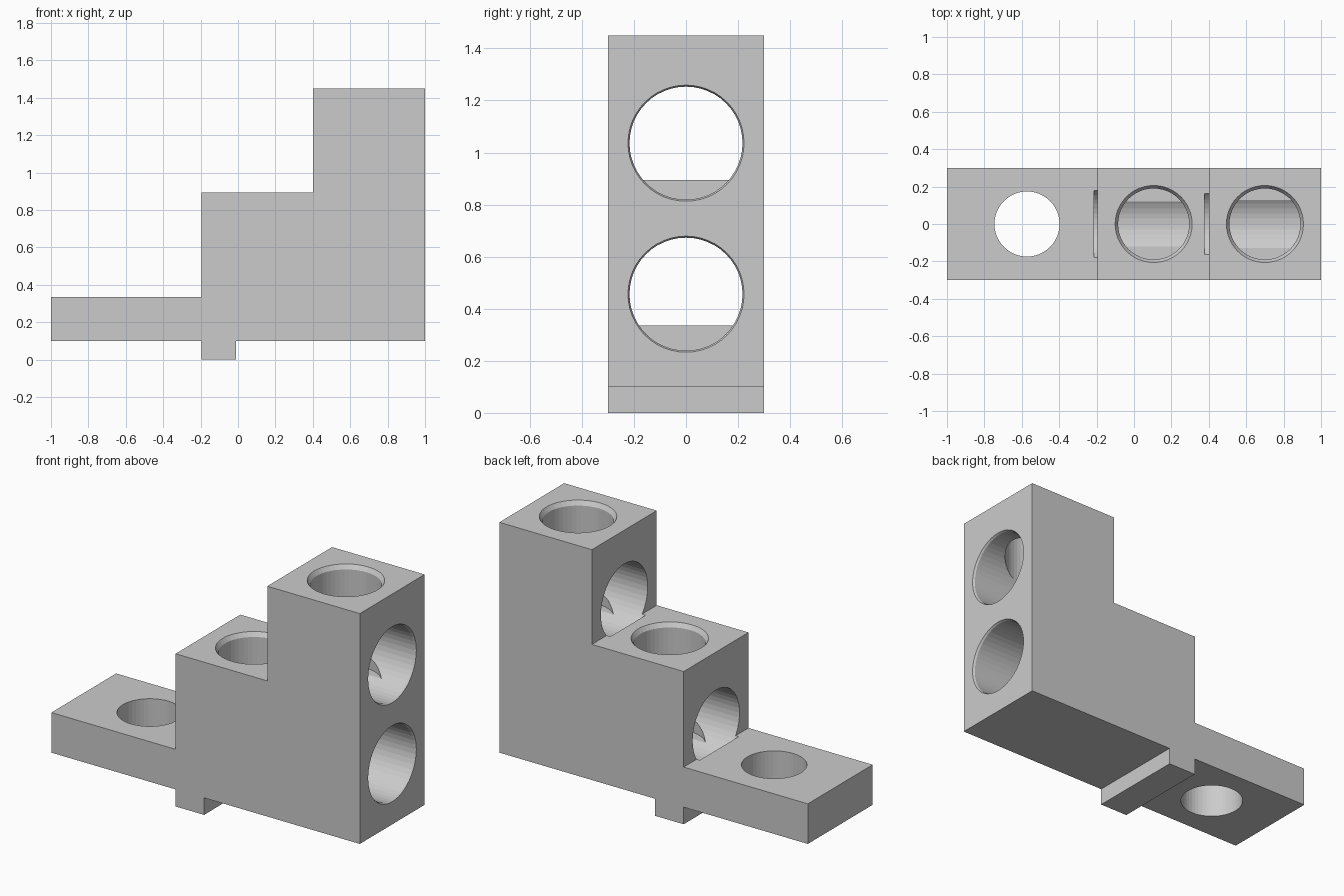
import bpy, bmesh, math
from mathutils import Matrix, Vector

if "Cube" in bpy.data.objects:
    bpy.data.objects.remove(bpy.data.objects["Cube"])

SEGS = 48


def make_object(name, bm):
    bmesh.ops.recalc_face_normals(bm, faces=bm.faces)
    mesh = bpy.data.meshes.new(name)
    bm.to_mesh(mesh)
    bm.free()
    obj = bpy.data.objects.new(name, mesh)
    bpy.context.collection.objects.link(obj)
    return obj


def bore(name, profile, origin, along_x=False):
    """Closed turned cutter from (radius, distance along axis) rings."""
    bm = bmesh.new()
    rings = []
    for r, h in profile:
        rings.append([bm.verts.new((r * math.cos(2 * math.pi * i / SEGS),
                                    r * math.sin(2 * math.pi * i / SEGS), h))
                      for i in range(SEGS)])
    for a, b in zip(rings, rings[1:]):
        for i in range(SEGS):
            j = (i + 1) % SEGS
            bm.faces.new((a[i], a[j], b[j], b[i]))
    bm.faces.new(rings[0])
    bm.faces.new(rings[-1])
    rot = Matrix.Rotation(math.pi / 2, 4, 'Y') if along_x else Matrix.Identity(4)
    bm.transform(Matrix.Translation(Vector(origin)) @ rot)
    obj = make_object(name, bm)
    obj.hide_render = True
    return obj


# Stepped body with locating key: side profile extruded across y
outline = [(-1, 0.1), (-0.195, 0.1), (-0.195, 0), (-0.01, 0), (-0.01, 0.1),
           (1, 0.1), (1, 1.45), (0.4, 1.45), (0.4, 0.895),
           (-0.195, 0.895), (-0.195, 0.335), (-1, 0.335)]
bm = bmesh.new()
side = bm.faces.new([bm.verts.new((x, -0.3, z)) for x, z in outline])
ext = bmesh.ops.extrude_face_region(bm, geom=[side])
bmesh.ops.translate(bm, vec=(0, 0.6, 0),
                    verts=[v for v in ext['geom'] if isinstance(v, bmesh.types.BMVert)])
body = make_object("stepped_terminal_block", bm)

# Mounting hole in the tongue
cutters = [bore("mounting_hole", [(0.174, 0), (0.174, 0.5)], (-0.572, 0, 0))]

# Each step: a horizontal wire bore and a vertical screw hole, chamfered at the mouth
for n, (end_x, wire_z, screw_x, top_z, floor_z) in enumerate(
        [(-0.215, 0.456, 0.105, 0.895, 0.276), (0.376, 1.036, 0.7, 1.45, 0.862)]):
    d = 1 - end_x
    cutters.append(bore(f"wire_bore_{n}",
                        [(0.217, 0), (0.217, d - 0.012), (0.223, d), (0.223, d + 0.1)],
                        (end_x, 0, wire_z), along_x=True))
    d = top_z - floor_z
    cutters.append(bore(f"screw_hole_{n}",
                        [(0.19, 0), (0.19, d - 0.025), (0.206, d), (0.206, d + 0.1)],
                        (screw_x, 0, floor_z)))

# Cut and bake
bpy.context.view_layer.objects.active = body
for c in cutters:
    mod = body.modifiers.new(c.name, 'BOOLEAN')
    mod.operation = 'DIFFERENCE'
    mod.solver = 'EXACT'
    mod.object = c
    bpy.ops.object.modifier_apply(modifier=mod.name)
for c in cutters:
    bpy.data.objects.remove(c)
